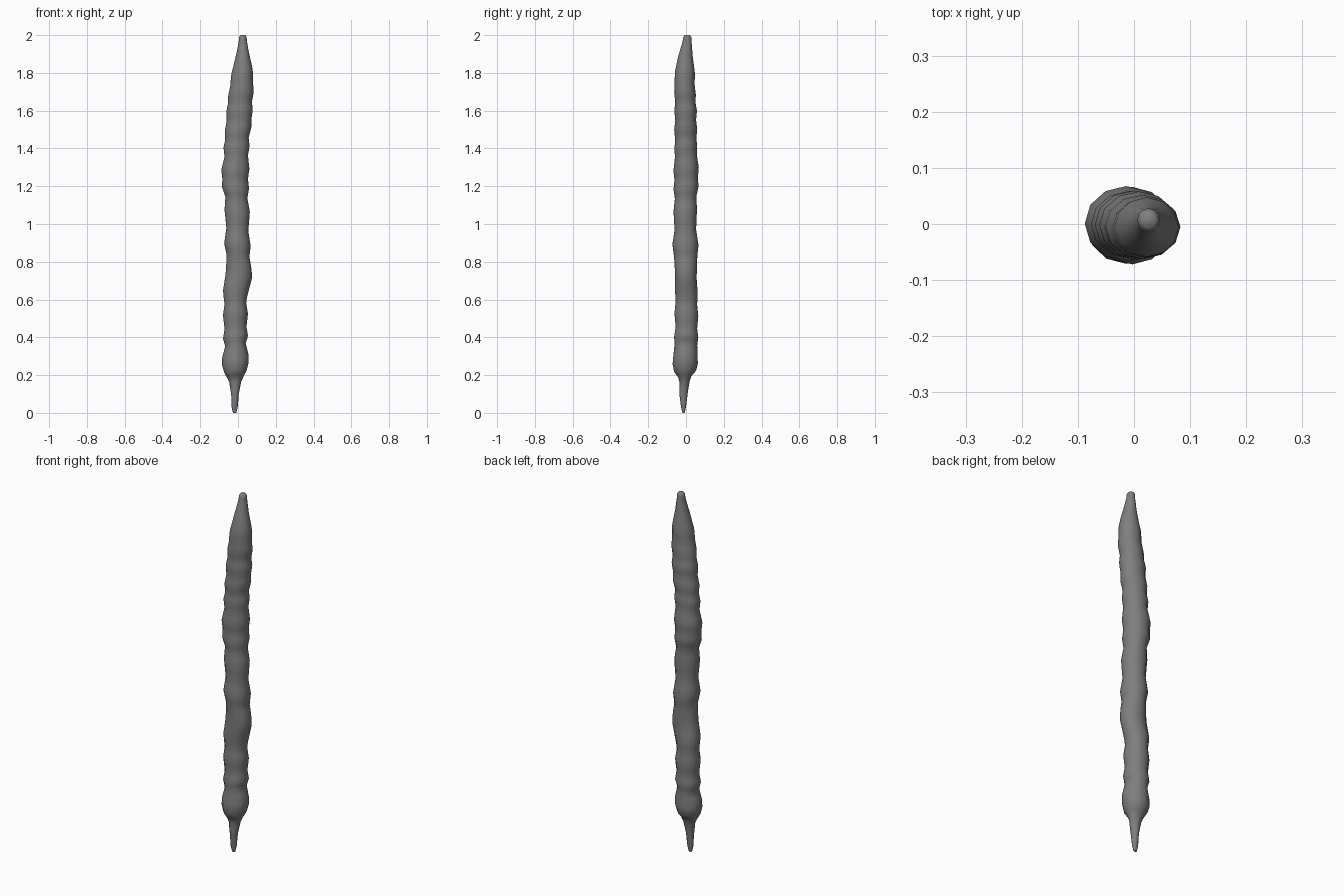
import bpy, bmesh, math

SIDES = 12
# Spine of the pod: height, centre x, centre y
SPINE = [(0, -0.018, -0.013), (0.1, -0.016, -0.013), (0.18, -0.014, -0.007),
         (0.25, -0.014, -0.004), (0.45, -0.013, 0.002), (0.62, -0.014, 0.002),
         (0.74, 0.005, -0.001), (0.9, -0.003, -0.003), (1.05, -0.004, -0.004),
         (1.25, -0.015, 0.001), (1.4, -0.008, -0.001), (1.6, 0.008, -0.002),
         (1.75, 0.02, -0.007), (1.85, 0.025, -0.004), (2.0, 0.026, 0.007)]
# Swellings and grooves along the pod: height, half width in x, half width in y
BULGES = [(0, 0.009, 0.006), (0.03, 0.016, 0.013), (0.1, 0.02, 0.022),
          (0.165, 0.032, 0.027), (0.19, 0.044, 0.034), (0.22, 0.06, 0.058),
          (0.26, 0.07, 0.067), (0.3, 0.07, 0.064), (0.36, 0.054, 0.06),
          (0.4, 0.066, 0.064), (0.45, 0.058, 0.057), (0.52, 0.066, 0.063),
          (0.58, 0.057, 0.057), (0.65, 0.068, 0.06), (0.72, 0.071, 0.057),
          (0.8, 0.064, 0.06), (0.83, 0.06, 0.062), (0.89, 0.07, 0.069),
          (0.97, 0.058, 0.057), (1.07, 0.067, 0.062), (1.14, 0.058, 0.057),
          (1.19, 0.071, 0.066), (1.24, 0.068, 0.062), (1.29, 0.074, 0.067),
          (1.36, 0.062, 0.058), (1.41, 0.069, 0.06), (1.45, 0.062, 0.056),
          (1.5, 0.07, 0.061), (1.55, 0.066, 0.055), (1.6, 0.07, 0.06),
          (1.64, 0.064, 0.054), (1.69, 0.067, 0.057), (1.74, 0.06, 0.053),
          (1.8, 0.057, 0.053), (1.85, 0.046, 0.045), (1.91, 0.032, 0.034),
          (1.97, 0.021, 0.023), (1.99, 0.02, 0.021), (2.0, 0.013, 0.014)]


def sample(table, z):
    """Eased interpolation between table rows."""
    for a, b in zip(table, table[1:]):
        if z <= b[0]:
            t = (z - a[0]) / (b[0] - a[0])
            t = t * t * (3 - 2 * t)
            return [p + (q - p) * t for p, q in zip(a[1:], b[1:])]
    return table[-1][1:]


# Heights of the rings: every table row plus one between
heights = []
for a, b in zip(BULGES, BULGES[1:]):
    heights += [a[0], (a[0] + b[0]) / 2]
heights.append(2.0)

# Loft the pod from elliptical rings
bm = bmesh.new()
rings = []
for z in heights:
    cx, cy = sample(SPINE, z)
    rx, ry = sample(BULGES, z)
    ring = []
    for i in range(SIDES):
        a = math.tau * i / SIDES
        # Rings ripple slightly, more in the wide middle
        lift = 0.008 * math.sin(a + 5 * z) * min(1, z * 3, (2 - z) * 3)
        ring.append(bm.verts.new((cx + rx * math.cos(a), cy + ry * math.sin(a), z + lift)))
    rings.append(ring)
for lo, hi in zip(rings, rings[1:]):
    for i in range(SIDES):
        j = (i + 1) % SIDES
        bm.faces.new((lo[i], lo[j], hi[j], hi[i]))
bm.faces.new(rings[0][::-1])
bm.faces.new(rings[-1])

mesh = bpy.data.meshes.new("pod")
bm.to_mesh(mesh)
bm.free()
pod = bpy.data.objects.new("pod", mesh)
bpy.context.collection.objects.link(pod)

grey = bpy.data.materials.new("mid grey")
grey.diffuse_color = (0.21, 0.21, 0.21, 1)
mesh.materials.append(grey)

bpy.context.view_layer.objects.active = pod
pod.select_set(True)
bpy.ops.object.shade_smooth_by_angle(angle=math.radians(60))
